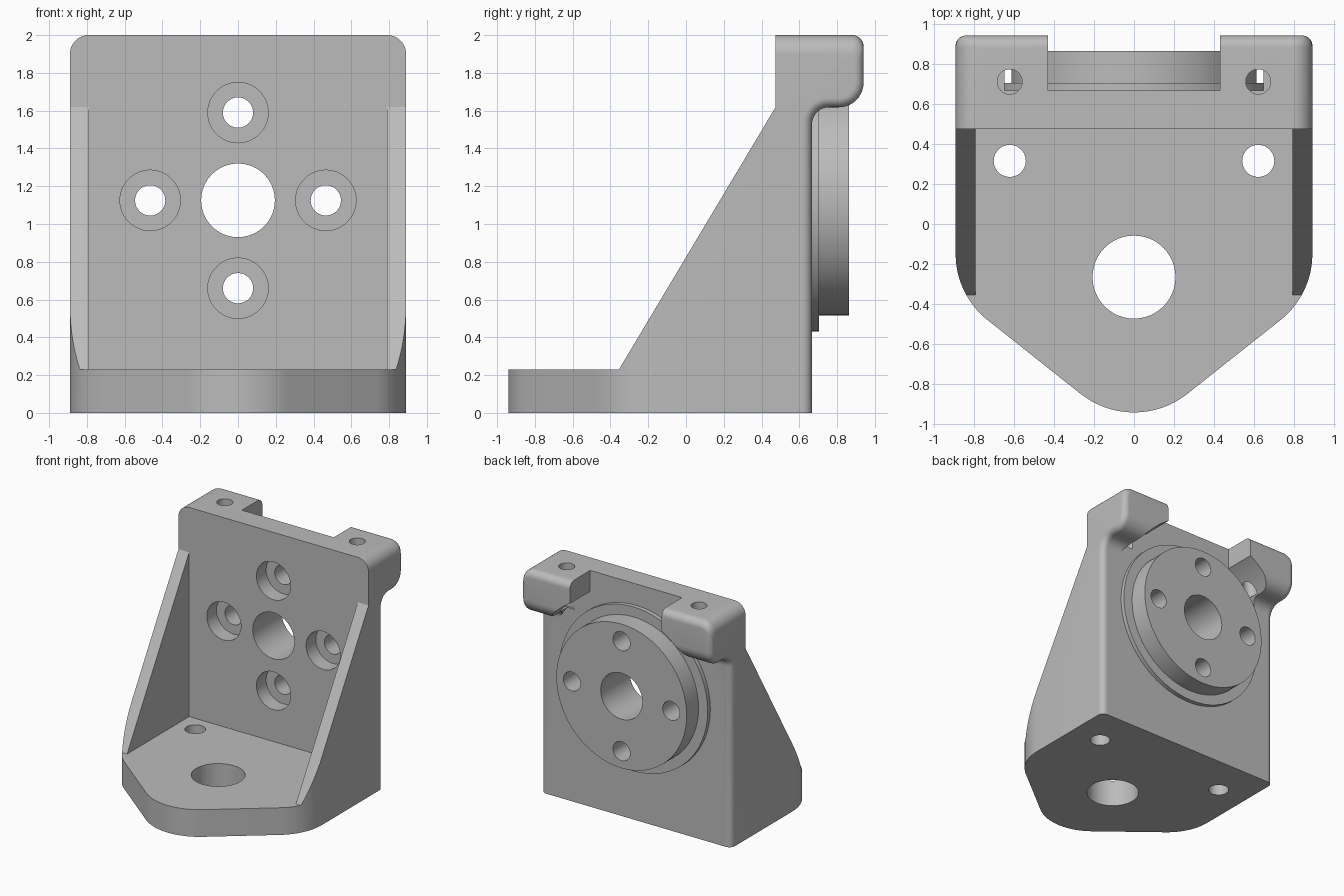
import bpy, bmesh
from math import sin, cos, pi, sqrt, radians
from mathutils import Matrix, Vector

cube = bpy.data.objects.get("Cube")
if cube:
    bpy.data.objects.remove(cube, do_unlink=True)

HALF, WALL, FRONT, AXIS = 0.89, 0.667, 0.475, 1.125

grey = bpy.data.materials.new("bracket_grey")
grey.use_nodes = True
grey.diffuse_color = (0.5, 0.5, 0.5, 1)
grey.node_tree.nodes["Principled BSDF"].inputs["Base Color"].default_value = (0.5, 0.5, 0.5, 1)


def arc(cx, cy, rx, ry, a, b, n=10):
    """Points of an elliptical arc between two angles in degrees."""
    angles = [radians(a + (b - a) * i / n) for i in range(n + 1)]
    return [(cx + rx * cos(t), cy + ry * sin(t)) for t in angles]


def loft(name, rings):
    """Skin a closed solid over rings with equal point counts."""
    bm = bmesh.new()
    loops = [[bm.verts.new(p) for p in ring] for ring in rings]
    for a, b in zip(loops, loops[1:]):
        for i in range(len(a)):
            j = (i + 1) % len(a)
            bm.faces.new((a[i], a[j], b[j], b[i]))
    bm.faces.new(loops[0][::-1])
    bm.faces.new(loops[-1])
    bmesh.ops.recalc_face_normals(bm, faces=bm.faces)
    mesh = bpy.data.meshes.new(name)
    bm.to_mesh(mesh)
    bm.free()
    obj = bpy.data.objects.new(name, mesh)
    bpy.context.collection.objects.link(obj)
    return obj


def box(name, lo, hi):
    ring = [(lo[0], lo[1]), (hi[0], lo[1]), (hi[0], hi[1]), (lo[0], hi[1])]
    return loft(name, [[(x, y, z) for x, y in ring] for z in (lo[2], hi[2])])


def rod_y(name, x, z, r, y0, y1):
    ring = arc(x, z, r, r, 0, 360, 64)[:-1]
    return loft(name, [[(px, y, pz) for px, pz in ring] for y in (y0, y1)])


def rod_z(name, x, y, r, z0, z1):
    ring = arc(x, y, r, r, 0, 360, 48)[:-1]
    return loft(name, [[(px, py, z) for px, py in ring] for z in (z0, z1)])


def combine(target, tool, operation):
    """Apply a boolean and discard the tool."""
    tool.hide_render = True
    mod = target.modifiers.new(operation.lower(), 'BOOLEAN')
    mod.operation, mod.solver, mod.object = operation, 'EXACT', tool
    bpy.context.view_layer.objects.active = target
    bpy.ops.object.modifier_apply(modifier=mod.name)
    bpy.data.objects.remove(tool, do_unlink=True)


def side_profile(x, inset, top):
    """Side outline of base, wall, gusset and overhanging ear."""
    yz = [(-1.2, 0), (WALL - inset, 0)]
    yz += arc(0.757, 1.528, 0.09 + inset, 0.09 + inset, 180, 90)
    yz += arc(0.81, 1.748, 0.13 - inset, 0.13 - inset, -90, 0)
    yz += arc(0.88, top - 0.06, 0.06 - inset, 0.06, 0, 90)
    yz += [(FRONT, top), (FRONT, 1.62), (-0.355, 0.23), (-1.2, 0.23)]
    return [(x, y, z) for y, z in yz]


# Solid body, with rounded top corners and softened outer back edges
rings = []
for i in range(17):
    a = radians(90 * i / 16)
    x = HALF - 0.1 + 0.1 * sin(a)
    near = max(0, x - (HALF - 0.05))
    inset = 0.05 - sqrt(max(0, 0.05 ** 2 - near ** 2))
    rings.append(side_profile(x, min(inset, 0.0499), 1.9 + 0.1 * cos(a)))
mirrored = [[(-x, y, z) for x, y, z in ring] for ring in reversed(rings)]
bracket = loft("angle_bracket", mirrored + rings)

# Rounded, tapering plan of the foot
turn = 51.5
right = arc(0.47, -0.15, 0.42, 0.42, 0, -turn, 16)
tip = arc(0, -0.51, 0.43, 0.43, -turn, turn - 180, 24)
left = [(-x, y) for x, y in reversed(right)]
plan = [(1, 1.2), (1, -0.15)] + right + tip + left + [(-1, -0.15), (-1, 1.2)]
combine(bracket, loft("foot_plan", [[(x, y, z) for x, y in plan] for z in (-0.5, 2.5)]), 'INTERSECT')

# Pocket between gussets, gap between ears and clearance around the flange
combine(bracket, box("pocket", (-0.79, -2, 0.23), (0.79, FRONT, 1.75)), 'DIFFERENCE')
combine(bracket, box("ear_gap", (-0.43, WALL, 1.3), (0.43, 1.5, 2.5)), 'DIFFERENCE')
combine(bracket, rod_y("flange_clearance", 0, AXIS, 0.82, WALL, 1.5), 'DIFFERENCE')

# Stepped round flange on the back
combine(bracket, rod_y("flange_ring", 0, AXIS, 0.695, 0.6, 0.703), 'UNION')
combine(bracket, rod_y("flange_disc", 0, AXIS, 0.61, 0.58, 0.862), 'UNION')

# Central bore and four counterbored bolt holes
combine(bracket, rod_y("bore", 0, AXIS, 0.195, -0.2, 1.5), 'DIFFERENCE')
for k in range(4):
    x, z = 0.465 * cos(k * pi / 2), AXIS + 0.465 * sin(k * pi / 2)
    combine(bracket, rod_y("bolt_hole", x, z, 0.08, 0.3, 1.5), 'DIFFERENCE')
    combine(bracket, rod_y("counterbore", x, z, 0.16, 0.3, FRONT + 0.13), 'DIFFERENCE')

# Foot holes and blind holes in the ears
combine(bracket, rod_z("foot_bore", 0, -0.265, 0.207, -0.5, 0.5), 'DIFFERENCE')
for s in (-1, 1):
    combine(bracket, rod_z("foot_hole", s * 0.62, 0.315, 0.08, -0.5, 0.5), 'DIFFERENCE')
    combine(bracket, rod_z("ear_hole", s * 0.62, 0.71, 0.062, 1.63, 2.5), 'DIFFERENCE')

# Finish
bracket.data.materials.clear()
bracket.data.materials.append(grey)
for face in bracket.data.polygons:
    face.material_index = 0
bpy.ops.object.select_all(action='DESELECT')
bracket.select_set(True)
bpy.context.view_layer.objects.active = bracket
bpy.ops.object.shade_smooth_by_angle(angle=radians(30))
